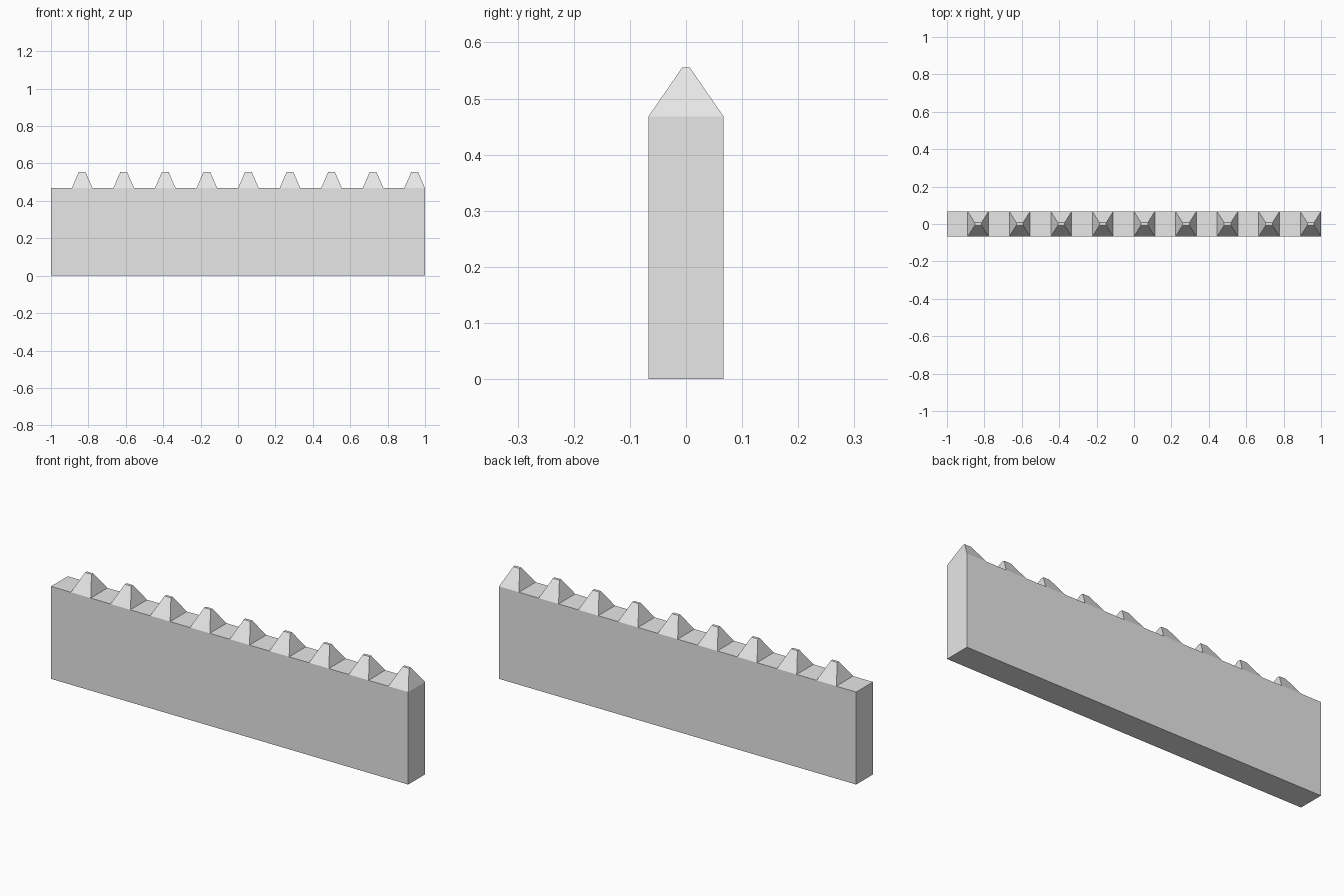
import bpy, bmesh

if "Cube" in bpy.data.objects:
    bpy.data.objects.remove(bpy.data.objects["Cube"])

LENGTH, DEPTH, WALL_H, TOP_H = 2.0, 0.134, 0.468, 0.555
COUNT = 9
PITCH = LENGTH / COUNT
SPIKE_W = PITCH / 2

stone = bpy.data.materials.new("light_grey_stone")
stone.diffuse_color = (0.8, 0.8, 0.8, 1)
stone.use_nodes = True
stone.node_tree.nodes["Principled BSDF"].inputs["Base Color"].default_value = stone.diffuse_color


def frustum(name, x, z0, z1, base, top):
    """Box whose top rectangle may be smaller than its base."""
    bm = bmesh.new()
    bmesh.ops.create_cube(bm, size=1)
    for v in bm.verts:
        w, d = top if v.co.z > 0 else base
        v.co = (x + v.co.x * w, v.co.y * d, z1 if v.co.z > 0 else z0)
    mesh = bpy.data.meshes.new(name)
    bm.to_mesh(mesh)
    bm.free()
    mesh.materials.append(stone)
    obj = bpy.data.objects.new(name, mesh)
    bpy.context.collection.objects.link(obj)
    return obj


# Solid wall slab
frustum("wall", 0, 0, WALL_H, (LENGTH, DEPTH), (LENGTH, DEPTH))

# Row of tapered merlons, the last one flush with the right end
for i in range(COUNT):
    x = LENGTH / 2 - SPIKE_W / 2 - i * PITCH
    frustum(f"merlon_{i + 1}", x, WALL_H, TOP_H, (SPIKE_W, DEPTH), (0.036, 0.014))
